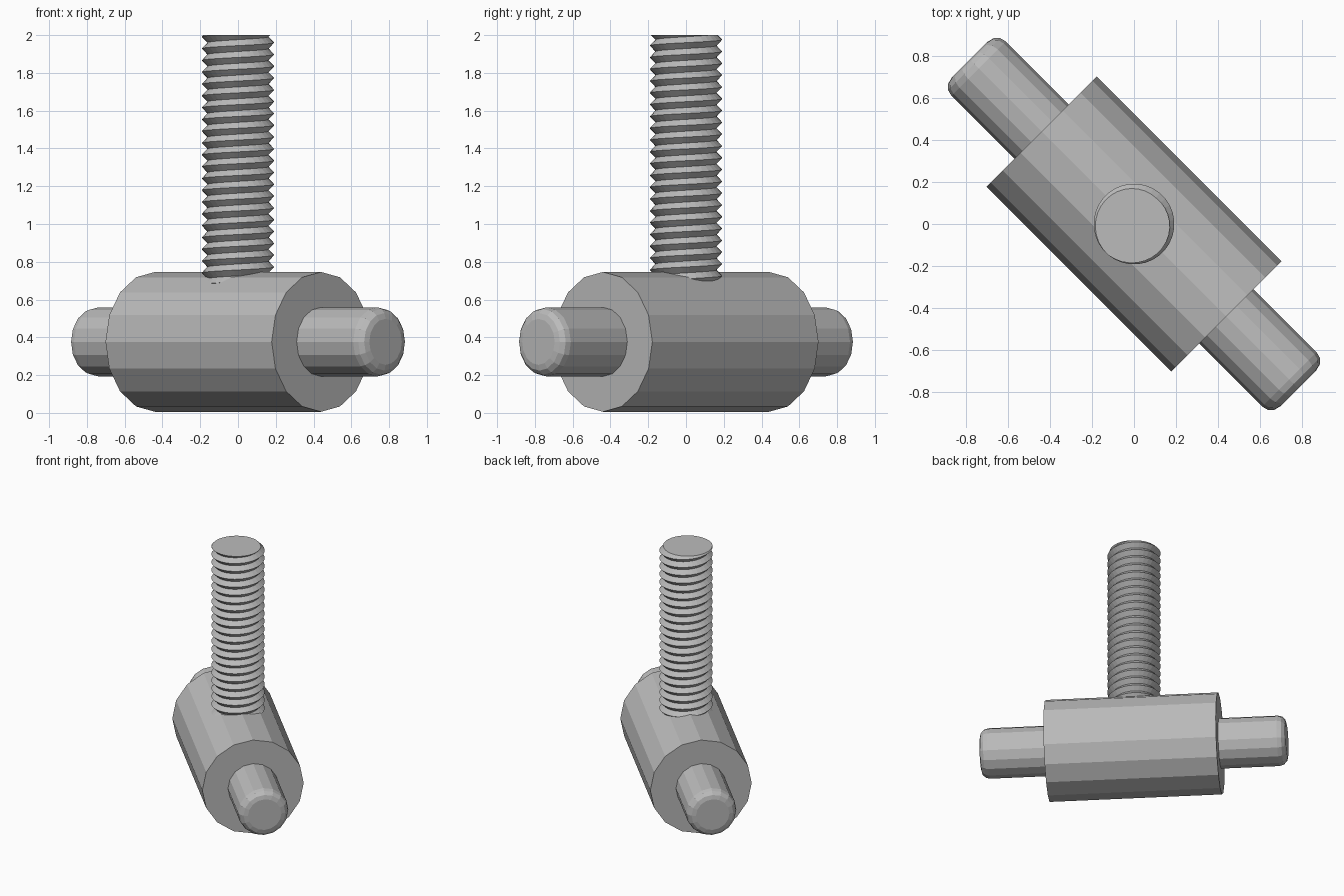
import bpy, bmesh, math
from mathutils import Matrix, Vector

cube = bpy.data.objects.get("Cube")
if cube:
    bpy.data.objects.remove(cube)

steel = bpy.data.materials.new("steel_grey")
steel.use_nodes = True
GREY = (0.5, 0.5, 0.5, 1)
steel.diffuse_color = GREY
steel.node_tree.nodes["Principled BSDF"].inputs["Base Color"].default_value = GREY

AXIS_Z = 0.376
SIDES = 16


def finish(bm, name):
    bmesh.ops.recalc_face_normals(bm, faces=bm.faces)
    mesh = bpy.data.meshes.new(name)
    bm.to_mesh(mesh)
    bm.free()
    mesh.materials.append(steel)
    obj = bpy.data.objects.new(name, mesh)
    bpy.context.collection.objects.link(obj)
    return obj


def bar(name, radius, half_length, rounding=0):
    """Horizontal rod along the diagonal, with optional rounded ends."""
    bm = bmesh.new()
    bmesh.ops.create_cone(bm, cap_ends=True, segments=SIDES, radius1=radius,
                          radius2=radius, depth=2 * half_length)
    if rounding:
        rims = [e for e in bm.edges
                if abs(e.verts[0].co.z - e.verts[1].co.z) < 0.001]
        bmesh.ops.bevel(bm, geom=rims, offset=rounding, segments=3,
                        profile=0.5, affect='EDGES')
    turn = Matrix.Rotation(math.radians(-45), 4, 'Z') @ Matrix.Rotation(math.radians(90), 4, 'Y')
    bmesh.ops.transform(bm, matrix=Matrix.Translation((0, 0, AXIS_Z)) @ turn, verts=bm.verts)
    return finish(bm, name)


bar("barrel", 0.37, 0.622)
bar("cross_pin", 0.183, 1.105, 0.06)


def threaded_rod(name, crest, root, pitch, bottom, top, steps=32):
    """Helical V thread, trimmed flat at both ends."""
    bm = bmesh.new()
    valley = math.radians(50)
    turns = math.ceil((top - bottom) / pitch) + 2
    start = top - (turns - 1) * pitch
    inner, outer = [], []
    for i in range(turns * steps + 1):
        angle = valley + math.tau * i / steps
        z = start + pitch * i / steps
        c, s = math.cos(angle), math.sin(angle)
        inner.append(bm.verts.new((root * c, root * s, z)))
        outer.append(bm.verts.new((crest * c, crest * s, z + pitch / 2)))
    for i in range(turns * steps):
        bm.faces.new((inner[i], inner[i + 1], outer[i + 1], outer[i]))
        if i + steps < turns * steps:
            bm.faces.new((outer[i], outer[i + 1], inner[i + steps + 1], inner[i + steps]))
    bmesh.ops.remove_doubles(bm, verts=bm.verts, dist=0.0001)
    # Trim and cap each end
    for height, direction in ((top, 1), (bottom, -1)):
        cut = bmesh.ops.bisect_plane(bm, geom=bm.verts[:] + bm.edges[:] + bm.faces[:],
                                     plane_co=Vector((0, 0, height)),
                                     plane_no=Vector((0, 0, direction)), clear_outer=True)
        rim = [e for e in cut["geom_cut"] if isinstance(e, bmesh.types.BMEdge)]
        bmesh.ops.holes_fill(bm, edges=rim, sides=0)
    return finish(bm, name)


threaded_rod("threaded_rod", 0.192, 0.162, 0.0625, 0.4, 2.0)
